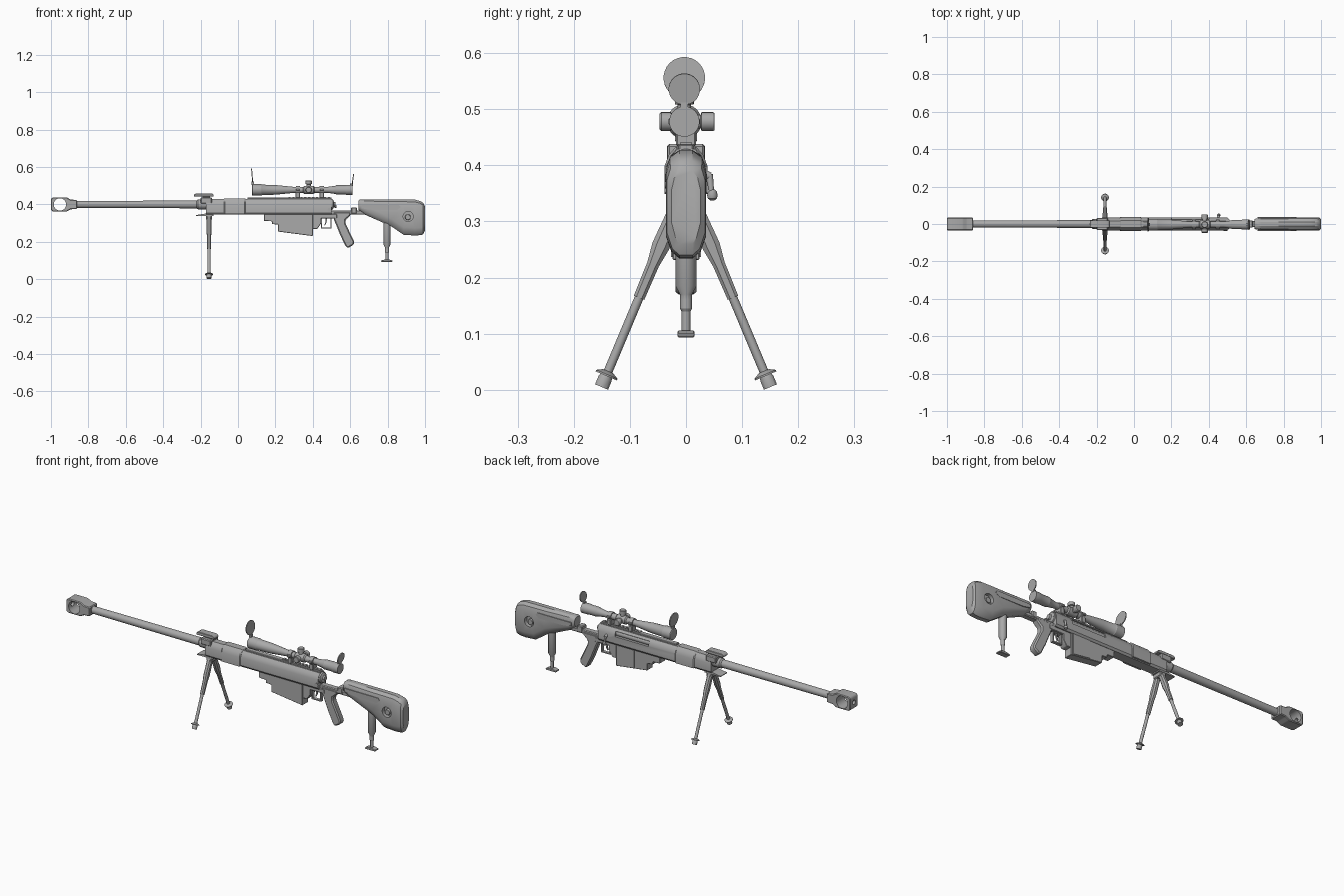
import bpy, bmesh, math
from mathutils import Vector

grey = bpy.data.materials.new("mid_grey")
grey.diffuse_color = (0.4, 0.4, 0.4, 1)


def finish(name, bm):
    bmesh.ops.recalc_face_normals(bm, faces=bm.faces)
    me = bpy.data.meshes.new(name)
    bm.to_mesh(me)
    bm.free()
    me.materials.append(grey)
    ob = bpy.data.objects.new(name, me)
    bpy.context.collection.objects.link(ob)
    return ob


def loft(name, sections, bevel=0):
    """Skin a list of closed sections and cap both ends."""
    bm = bmesh.new()
    rings = [[bm.verts.new(p) for p in s] for s in sections]
    n = len(rings[0])
    for a, b in zip(rings, rings[1:]):
        for i in range(n):
            j = (i + 1) % n
            bm.faces.new((a[i], a[j], b[j], b[i]))
    bm.faces.new(rings[0])
    bm.faces.new(rings[-1])
    bmesh.ops.recalc_face_normals(bm, faces=bm.faces)
    if bevel:
        bmesh.ops.bevel(bm, geom=bm.edges[:], offset=bevel, segments=1,
                        profile=0.5, affect='EDGES', clamp_overlap=True)
    return finish(name, bm)


def prism(name, pts, half, y=0, bevel=0):
    """Side profile (x, z) extruded across y."""
    return loft(name, [[(x, y + s * half, z) for x, z in pts] for s in (-1, 1)], bevel)


def box(name, x0, x1, z0, z1, half, y=0, bevel=0):
    return prism(name, [(x0, z0), (x1, z0), (x1, z1), (x0, z1)], half, y, bevel)


def lathe(name, origin, direction, steps, n=20):
    """Round part: steps are (distance along axis, radius)."""
    o, d = Vector(origin), Vector(direction).normalized()
    q = d.to_track_quat('Z', 'Y')
    return loft(name, [[o + d * t + q @ Vector((r * math.cos(a), r * math.sin(a), 0))
                        for a in (2 * math.pi * (i + .5) / n for i in range(n))]
                       for t, r in steps])


def cut(ob, cutter):
    m = ob.modifiers.new("cut", 'BOOLEAN')
    m.operation, m.solver, m.object = 'DIFFERENCE', 'EXACT', cutter
    bpy.context.view_layer.objects.active = ob
    bpy.ops.object.modifier_apply(modifier=m.name)
    bpy.data.objects.remove(cutter)


X, Y, Z = (1, 0, 0), (0, 1, 0), (0, 0, 1)

# Muzzle brake with side port and bore
brake = prism("muzzle_brake", [(-1, .37), (-.99, .362), (-.915, .362), (-.895, .374), (-.86, .376),
                               (-.86, .424), (-.895, .426), (-.915, .438), (-.99, .438), (-1, .43)],
              .034, bevel=.004)
cut(brake, lathe("port_cutter", (-.952, -.1, .4), Y, [(0, .033), (.2, .033)], 24))
cut(brake, lathe("bore_cutter", (-1.1, 0, .4), X, [(0, .012), (.14, .012)], 16))

# Barrel and collar
lathe("barrel", (0, 0, .4), X, [(-.9, .019), (-.1, .021)], 24)
lathe("barrel_collar", (0, 0, .4), X, [(-.222, .021), (-.215, .026), (-.17, .026)], 24)

# Receiver
half = [(.026, .345), (.034, .355), (.034, .398), (.027, .416), (.016, .429)]
sec = half + [(-y, z) for y, z in reversed(half)]
receiver = loft("receiver", [[(x, y, z) for y, z in sec] for x in (-.172, .5)])
cut(receiver, box("port_cutter", .2, .4, .392, .418, .02, .04))
lathe("bolt_body", (.19, .011, .403), X, [(0, .014), (.32, .014)], 16)
loft("receiver_sleeve", [[(x, y * s, .4 + (z - .4) * s) for y, z in sec[1:-1]]
                         for x, s in ((-.075, 1.03), (-.07, 1.14), (.035, 1.14), (.04, 1.03))])
box("top_rail", .05, .5, .425, .437, .013, bevel=.002)
for i in range(11):
    box("rail_tooth", .27 + i * .021, .282 + i * .021, .436, .441, .011)
lathe("receiver_end_cap", (.495, 0, .4), X, [(0, .03), (.012, .028), (.018, .015), (.026, .012)])
lathe("side_pin", (.49, -.032, .37), (0, -1, 0), [(0, .011), (.005, .011)], 14)
lathe("safety_catch", (.515, -.016, .39), X, [(0, .008), (.012, .008)], 10)

# Bolt handle on the far side
lathe("bolt_handle_root", (.45, .02, .39), (0, 1, -.4), [(0, .008), (.025, .007)], 12)
lathe("bolt_handle_arm", (.45, .042, .384), (.1, .1, -1), [(0, .006), (.03, .005)], 12)
lathe("bolt_handle_knob", (.453, .047, .357), (0, 0, -1),
      [(0, .004), (.004, .008), (.01, .0095), (.016, .008), (.02, .003)], 14)

# Front mount above and below the barrel
box("mount_block", -.2, -.14, .405, .438, .033, bevel=.004)
prism("mount_top", [(-.235, .442), (-.13, .442), (-.13, .452), (-.14, .459), (-.225, .459), (-.235, .452)],
      .02, bevel=.002)
box("mount_post", -.19, -.15, .43, .445, .014)
prism("mount_lip", [(-.225, .339), (-.225, .343), (-.17, .352), (-.13, .352), (-.13, .339)], .028)
box("bipod_hinge", -.172, -.138, .318, .348, .026, bevel=.004)

# Bipod legs
for s, side in ((-1, "left"), (1, "right")):
    o, d = Vector((-.155, s * .014, .33)), Vector((0, s * .42, -1)).normalized()
    w = Vector((0, d.z, -d.y))
    loft(side + "_leg_upper", [[o + d * t + w * a * p + Vector((b * q, 0, 0))
                                for p, q in ((-1, -.5), (-.5, -1), (.5, -1), (1, -.5),
                                             (1, .5), (.5, 1), (-.5, 1), (-1, .5))]
                               for t, a, b in ((0, .013, .013), (.08, .016, .013),
                                               (.115, .011, .011), (.18, .01, .01))])
    lathe(side + "_leg_tube", o, d, [(.17, .008), (.335, .008)], 14)
    lathe(side + "_leg_disc", o, d, [(.322, .01), (.328, .021), (.331, .021)], 16)
    lathe(side + "_leg_foot", o, d, [(.33, .011), (.336, .013), (.3525, .013)], 12)

# Magazine and housing
prism("magazine", [(.139, .35), (.139, .312), (.182, .31), (.182, .295), (.214, .293), (.214, .255),
                   (.4, .231), (.4, .35)], .024, bevel=.002)
prism("magazine_panel", [(.29, .345), (.29, .25), (.39, .237), (.39, .345)], .027)
prism("magazine_catch", [(.4, .35), (.4, .27), (.425, .27), (.445, .3), (.445, .35)], .02, bevel=.002)

# Trigger and guard
box("lower_frame", .4, .53, .325, .35, .02, bevel=.003)
box("guard_front", .444, .45, .275, .33, .008)
box("guard_bottom", .444, .5, .272, .278, .008)
box("guard_rear", .494, .5, .275, .33, .008)
prism("trigger", [(.468, .33), (.478, .33), (.474, .305), (.465, .288), (.462, .29), (.468, .308)], .004)

# Pistol grip
prism("pistol_grip", [(.508, .36), (.605, .36), (.602, .342), (.575, .318), (.575, .298), (.622, .2),
                      (.618, .185), (.59, .168), (.578, .172), (.547, .235), (.527, .285), (.512, .32)],
      .019, bevel=.006)

# Stock link
box("stock_link", .49, .7, .346, .368, .017, bevel=.004)
box("stock_latch", .605, .635, .35, .385, .02, bevel=.004)

# Stock with round recesses
def stock_section(x, zb, zt, w):
    c, h = min(.035, (zt - zb) * .3), min(.04, (zt - zb) * .3)
    q = [(.012, zb), (w * .72, zb + h * .3), (w, zb + h), (w, zt - c), (w * .8, zt - c * .35), (.012, zt)]
    return [(x, y, z) for y, z in q] + [(x, -y, z) for y, z in reversed(q)]

stock = loft("stock", [stock_section(*v) for v in (
    (.645, .372, .422, .026), (.652, .365, .426, .03), (.68, .345, .427, .032), (.82, .283, .427, .035),
    (.885, .238, .427, .036), (.945, .234, .426, .036), (.975, .236, .418, .036),
    (.99, .24, .408, .034), (1, .26, .39, .026))])
for s in (-1, 1):
    cut(stock, lathe("recess_cutter", (.91, s * .06, .336), (0, -s, 0), [(0, .027), (.044, .027)], 20))
    lathe("sling_stud", (.908, s * .012, .332), (0, s, 0), [(0, .016), (.017, .014)], 14)
    prism("cheek_panel", [(.66, .38), (.7, .372), (.85, .37), (.87, .385), (.86, .398), (.66, .398)],
          .003, s * .034)

# Rear monopod
lathe("monopod_sleeve", (.797, 0, .3), (0, 0, -1), [(0, .019), (.115, .019), (.13, .011), (.14, .011)], 16)
lathe("monopod_tube", (.797, 0, .2), (0, 0, -1), [(0, .009), (.03, .009), (.032, .011), (.055, .011),
                                                 (.06, .008), (.1, .008)], 14)
prism("monopod_foot", [(.765, .093), (.826, .093), (.826, .1), (.808, .106), (.785, .106), (.765, .1)],
      .015, bevel=.002)

# Scope body
SY, SZ = -.003, .478
lathe("scope", (0, SY, SZ), X, [(.075, .028), (.077, .031), (.125, .031), (.13, .028), (.2, .026),
                               (.3, .016), (.48, .016), (.52, .022), (.525, .025), (.575, .025),
                               (.58, .027), (.612, .027)], 28)
lathe("scope_turret_body", (.348, SY, SZ), X, [(0, .016), (.006, .022), (.056, .022), (.062, .016)], 20)
lathe("side_turrets", (.378, -.047, SZ), Y, [(0, .014), (.003, .017), (.02, .017), (.022, .012), (.073, .012),
                                            (.075, .017), (.095, .017), (.098, .015)], 18)
lathe("top_turret", (.378, SY, SZ), Z, [(0, .012), (.03, .012), (.031, .017), (.048, .017), (.05, .015)], 18)
for x in (.32, .448):
    lathe("scope_ring", (x - .011, SY, SZ), X, [(0, .021), (.022, .021)], 20)
    box("scope_ring_base", x - .012, x + .012, .434, .466, .018, bevel=.003)
    for s in (-1, 1):
        box("ring_clamp", x - .009, x + .009, SZ - .006, SZ + .006, .006, SY + s * .022, .002)

# Flip-up lens caps
lathe("front_lens_cap", (.076, SY, .556), (-1, 0, -.08), [(-.002, .037), (.003, .037)], 28)
lathe("rear_lens_cap", (.614, SY, .536), (1, 0, -.14), [(-.002, .028), (.003, .028)], 24)
box("front_cap_hinge", .073, .085, .503, .522, .008, SY)
box("rear_cap_hinge", .6, .614, .5, .512, .007, SY)

bpy.ops.object.select_all(action='SELECT')
bpy.context.view_layer.objects.active = stock
bpy.ops.object.shade_smooth_by_angle(angle=math.radians(30))
